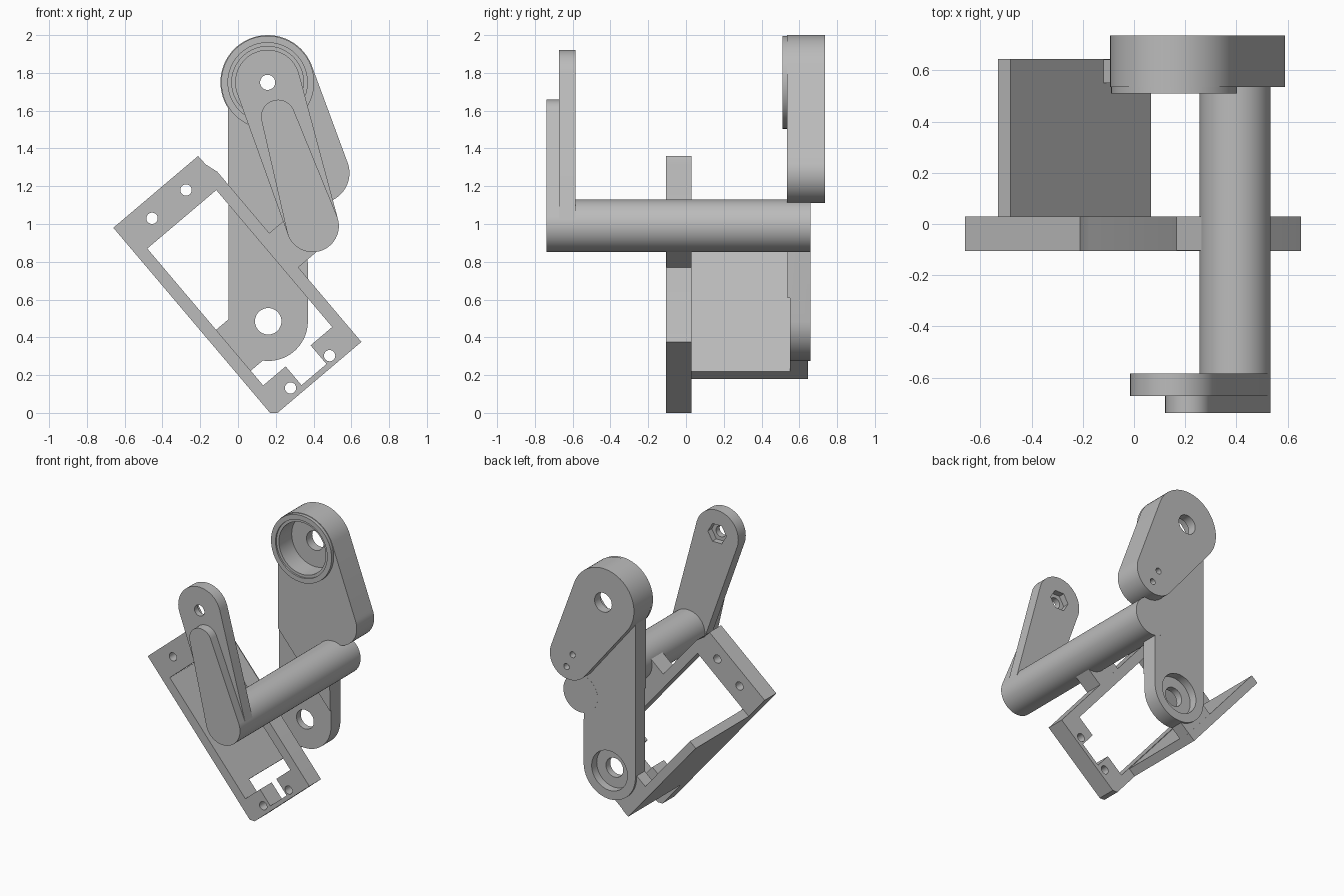
import bpy
import bmesh
from math import cos, sin, pi
from mathutils import Vector
from mathutils.geometry import convex_hull_2d

cube = bpy.data.objects.get("Cube")
if cube:
    bpy.data.objects.remove(cube, do_unlink=True)

GREY = (0.5, 0.5, 0.5, 1)
plastic = bpy.data.materials.new("grey plastic")
plastic.use_nodes = True
plastic.diffuse_color = GREY
plastic.node_tree.nodes["Principled BSDF"].inputs["Base Color"].default_value = GREY

# Pivot points in the x-z plane
TOP = (0.157, 1.75)
BAR = (0.395, 0.99)
LOW = (0.16, 0.485)
LINK_END = (0.43, 1.27)

# The motor frame is tilted: u runs down its length, v across it
CORNER = Vector((-0.66, 0.98))
U = Vector((0.646, -0.763))
V = Vector((0.763, 0.646))


def tilted(points):
    return [CORNER + U * u + V * v for u, v in points]


def tilted_box(u0, u1, v0, v1):
    return tilted([(u0, v0), (u1, v0), (u1, v1), (u0, v1)])


def circle(centre, r, n=64):
    return [Vector((centre[0] + r * cos(2 * pi * i / n),
                    centre[1] + r * sin(2 * pi * i / n))) for i in range(n)]


def capsule(c0, r0, c1, r1):
    points = circle(c0, r0) + circle(c1, r1)
    return [points[i] for i in convex_hull_2d(points)]


def prism(name, outline, y0, y1):
    """Extrude an x-z outline from y0 to y1."""
    bm = bmesh.new()
    face = bm.faces.new([bm.verts.new((p[0], y0, p[1])) for p in outline])
    made = bmesh.ops.extrude_face_region(bm, geom=[face])
    verts = [g for g in made["geom"] if isinstance(g, bmesh.types.BMVert)]
    bmesh.ops.translate(bm, verts=verts, vec=(0, y1 - y0, 0))
    bmesh.ops.recalc_face_normals(bm, faces=bm.faces)
    mesh = bpy.data.meshes.new(name)
    bm.to_mesh(mesh)
    bm.free()
    mesh.materials.append(plastic)
    obj = bpy.data.objects.new(name, mesh)
    bpy.context.collection.objects.link(obj)
    return obj


def activate(obj):
    bpy.ops.object.select_all(action="DESELECT")
    obj.select_set(True)
    bpy.context.view_layer.objects.active = obj


def cut(obj, outline, y0, y1):
    cutter = prism("cutter", outline, y0, y1)
    cutter.hide_render = True
    mod = obj.modifiers.new("cut", "BOOLEAN")
    mod.operation = "DIFFERENCE"
    mod.solver = "EXACT"
    mod.object = cutter
    activate(obj)
    bpy.ops.object.modifier_apply(modifier=mod.name)
    bpy.data.objects.remove(cutter, do_unlink=True)


# Motor frame with window, end tabs and screw holes
frame = prism("motor_frame", tilted([
    (0, 0), (0, 0.588), (0.06, 0.59), (0.13, 0.612),
    (1.31, 0.612), (1.31, 0.03), (1.284, 0)]), -0.105, 0.03)
cut(frame, tilted([
    (0.2, 0.066), (0.2, 0.545), (1.15, 0.545), (1.15, 0.395),
    (1.28, 0.395), (1.28, 0.222), (1.15, 0.222), (1.15, 0.066)]), -0.3, 0.3)
for hole in [(-0.455, 1.03), (-0.275, 1.18), (0.485, 0.303), (0.278, 0.132)]:
    cut(frame, circle(hole, 0.03, 32), -0.3, 0.3)

# Side plate, bracket to the rear arm, and strut to the cross bar
side_plate = prism("side_plate", tilted_box(0.2, 1.05, 0, 0.062), 0.02, 0.645)
bracket = prism("arm_bracket", tilted_box(0.764, 1.048, 0.03, 0.2), 0.55, 0.643)
strut = prism("bar_strut", tilted_box(0.555, 0.793, 0.6, 0.81), -0.104, 0.029)

# Cross bar
cross_bar = prism("cross_bar", circle(BAR, 0.139), -0.738, 0.66)

# Rear arm: motor clearance, output hole and rear counterbore
rear_arm = prism("rear_arm", capsule(TOP, 0.21, LOW, 0.21), 0.537, 0.659)
cut(rear_arm, tilted_box(0.2, 1.4, 0.066, 0.545), 0.4, 0.55)
cut(bracket, circle(LOW, 0.15), 0.4, 0.8)
cut(rear_arm, circle(LOW, 0.07), 0.4, 0.8)
cut(rear_arm, circle(LOW, 0.145), 0.6, 0.8)

# Upper link with bearing collar, bore and screw holes
upper_link = prism("upper_link", capsule(TOP, 0.25, LINK_END, 0.16), 0.535, 0.737)
collar = prism("bearing_collar", circle(TOP, 0.246), 0.51, 0.54)
for part in (upper_link, collar, rear_arm):
    cut(part, circle(TOP, 0.19), 0.4, 0.67)
cut(collar, circle(TOP, 0.21), 0.4, 0.522)
cut(upper_link, circle(TOP, 0.07), 0.6, 0.9)
for hole in [(0.405, 1.3), (0.455, 1.2)]:
    cut(upper_link, circle(hole, 0.022, 32), 0.69, 0.9)

# Front lever with pivot hole and hexagonal nut pocket
front_lever = prism("front_lever", capsule(TOP, 0.172, BAR, 0.139), -0.672, -0.585)
cut(front_lever, circle(TOP, 0.04, 32), -0.9, -0.4)
cut(front_lever, circle(TOP, 0.075, 6), -0.63, -0.4)

# Stiffening rib on the lever's front
lever_rib = prism("lever_rib", capsule((0.212, 1.568), 0.09, BAR, 0.139), -0.739, -0.665)

# Round surfaces smooth, corners sharp
for part in (frame, side_plate, bracket, strut, cross_bar, rear_arm,
             upper_link, collar, front_lever, lever_rib):
    activate(part)
    bpy.ops.object.shade_smooth_by_angle(angle=pi / 6)
